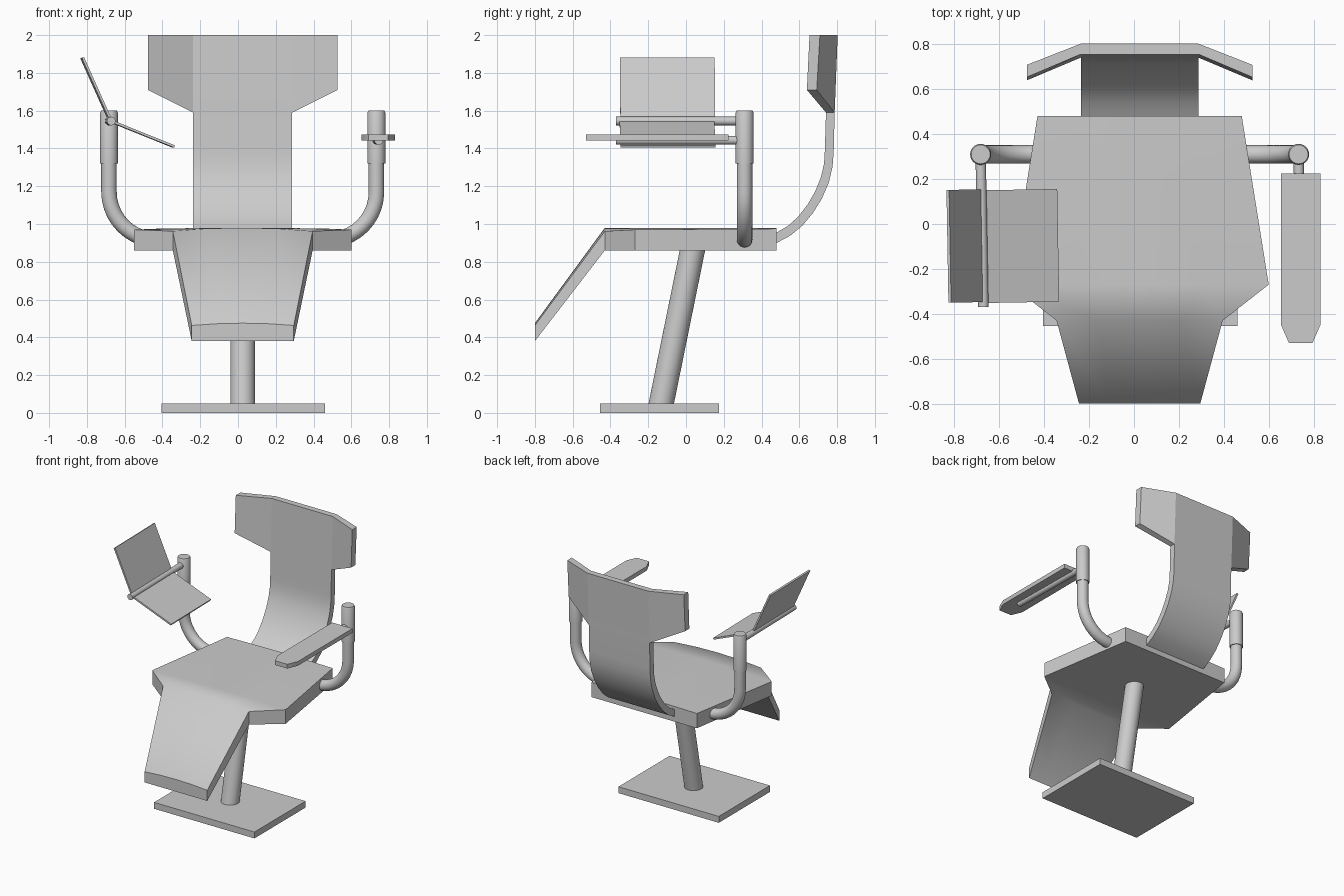
import bpy, bmesh, math
from mathutils import Vector

if "Cube" in bpy.data.objects:
    bpy.data.objects.remove(bpy.data.objects["Cube"])

CX = 0.025  # symmetry plane of the chair


def finish(name, bm, angle=35, soft=None):
    """Turn a bmesh into an object; edges over the angle stay sharp unless soft(edge)."""
    bmesh.ops.recalc_face_normals(bm, faces=bm.faces)
    for f in bm.faces:
        f.smooth = True
    for e in bm.edges:
        sharp = e.calc_face_angle(0) > math.radians(angle)
        e.smooth = not sharp or bool(soft and soft(e))
    me = bpy.data.meshes.new(name)
    bm.to_mesh(me)
    bm.free()
    ob = bpy.data.objects.new(name, me)
    bpy.context.collection.objects.link(ob)
    return ob


def slab(name, a, b, faces, soft=None, angle=35):
    """Closed slab between two matching point sheets."""
    bm = bmesh.new()
    va = [bm.verts.new(p) for p in a]
    vb = [bm.verts.new(p) for p in b]
    edges = [(f[i - 1], f[i]) for f in faces for i in range(len(f))]
    for f in faces:
        bm.faces.new([va[i] for i in f])
        bm.faces.new([vb[i] for i in reversed(f)])
    for i, j in edges:
        if (j, i) not in edges:
            bm.faces.new([va[j], va[i], vb[i], vb[j]])
    return finish(name, bm, angle, soft)


def tube(name, pts, r, n=24):
    """Round capped tube swept along a path."""
    bm = bmesh.new()
    pts = [Vector(p) for p in pts]
    rings = []
    for i, p in enumerate(pts):
        d = (pts[min(i + 1, len(pts) - 1)] - pts[max(i - 1, 0)]).normalized()
        ref = Vector((0, 1, 0)) if abs(d.y) < 0.8 else Vector((1, 0, 0))
        u = d.cross(ref).normalized()
        v = d.cross(u)
        rad = r[i] if isinstance(r, (list, tuple)) else r
        rings.append([bm.verts.new(p + rad * (u * math.cos(t) + v * math.sin(t)))
                      for t in (2 * math.pi * k / n for k in range(n))])
    for s, t in zip(rings, rings[1:]):
        for k in range(n):
            bm.faces.new([s[k - 1], s[k], t[k], t[k - 1]])
    bm.faces.new(rings[0])
    bm.faces.new(rings[-1])
    return finish(name, bm)


def prism(name, outline, z0, z1):
    return slab(name, [(x, y, z1) for x, y in outline], [(x, y, z0) for x, y in outline],
                [tuple(range(len(outline)))])


# Base plate and leaning column
prism("base_plate", [(-0.405, -0.455), (0.46, -0.455), (0.46, 0.175), (-0.405, 0.175)], 0, 0.05)
tube("column", [(CX, -0.137, 0.02), (CX, 0.04, 0.89)], 0.066, 32)

# Seat with crowned top and sloping leg rest: y, half width, edge z, middle z, bottom z
rows = [(0.48, 0.455, 0.975, 0.98, 0.86), (-0.27, 0.575, 0.97, 0.98, 0.86),
        (-0.43, 0.37, 0.962, 0.98, 0.86), (-0.80, 0.27, 0.463, 0.475, 0.38)]
top, bottom, quads = [], [], []
for r, (y, w, ze, zm, zb) in enumerate(rows):
    for c in range(5):
        s = (c - 2) / 2
        top.append((CX + s * w, y, zm + (ze - zm) * s * s))
        bottom.append((CX + s * w, y, zb))
        if r < 3 and c < 4:
            k = r * 5 + c
            quads.append((k, k + 5, k + 6, k + 1))
slab("seat_and_leg_rest", top, bottom, quads,
     soft=lambda e: all(abs(v.co.y + 0.43) < 1e-4 for v in e.verts)
     and abs(e.verts[0].co.x - e.verts[1].co.x) > 0.05)

# Curved backrest with headrest wings: front y, z, back y, z
prof = [(0.48, 0.955, 0.48, 0.90), (0.54, 0.99, 0.55, 0.937), (0.595, 1.04, 0.615, 0.99),
        (0.645, 1.105, 0.672, 1.058), (0.685, 1.175, 0.72, 1.135), (0.715, 1.25, 0.757, 1.222),
        (0.731, 1.32, 0.776, 1.305), (0.735, 1.39, 0.782, 1.385),
        (0.741, 1.59, 0.787, 1.59), (0.756, 2.0, 0.803, 2.0)]
front, back, quads = [], [], []
for i, (fy, fz, by, bz) in enumerate(prof):
    for s in (-1, 1):
        front.append((CX + s * 0.262, fy, fz))
        back.append((CX + s * 0.262, by, bz))
    if i:
        k = 2 * i
        quads.append((k - 2, k - 1, k + 1, k))
for s in (-1, 1):
    for fy, by, z in ((0.64, 0.692, 1.71), (0.654, 0.709, 2.0)):
        front.append((CX + s * 0.502, fy, z))
        back.append((CX + s * 0.502, by, z))
quads += [(20, 16, 18, 21), (17, 22, 23, 19)]
slab("backrest", front, back, quads, angle=20)

# Bent arm posts with sleeves, and a rod forward from each
for side, s, rod_z in (("left", -1, 1.545), ("right", 1, 1.443)):
    px = CX + s * 0.708
    arc = [(px - s * 0.255 * (1 - math.cos(a)), 0.31, 1.17 - 0.255 * math.sin(a))
           for a in (math.pi / 2 * k / 10 for k in range(11))]
    tube(side + "_arm_post", [(px, 0.31, 1.4)] + arc + [(px - s * 0.29, 0.31, 0.915)], 0.041)
    tube(side + "_arm_sleeve", [(px, 0.31, 1.32), (px, 0.31, 1.59), (px, 0.31, 1.6)],
         [0.047, 0.047, 0.042])
    tube(side + "_arm_rod", [(px, 0.31, rod_z), (px + 0.012, -0.37, rod_z)], 0.023, 20)

# Right arm pad with a chamfered front
prism("right_arm_pad", [(0.655, 0.225), (0.83, 0.225), (0.83, -0.45), (0.795, -0.53),
                        (0.69, -0.53), (0.655, -0.45)], 1.442, 1.475)

# Two folding tray panels hinged on the left rod
hinge = Vector((-0.675, -0.098, 1.545))
for name, dx, dz in (("tray_upper_panel", -0.15, 0.335), ("tray_lower_panel", 0.335, -0.135)):
    bpy.ops.mesh.primitive_cube_add(size=1, location=hinge + Vector((dx / 2, 0, dz / 2)))
    ob = bpy.context.object
    ob.name = name
    ob.scale = (math.hypot(dx, dz), 0.502, 0.013)
    ob.rotation_euler = (0, math.atan2(-dz, dx), math.radians(1))
